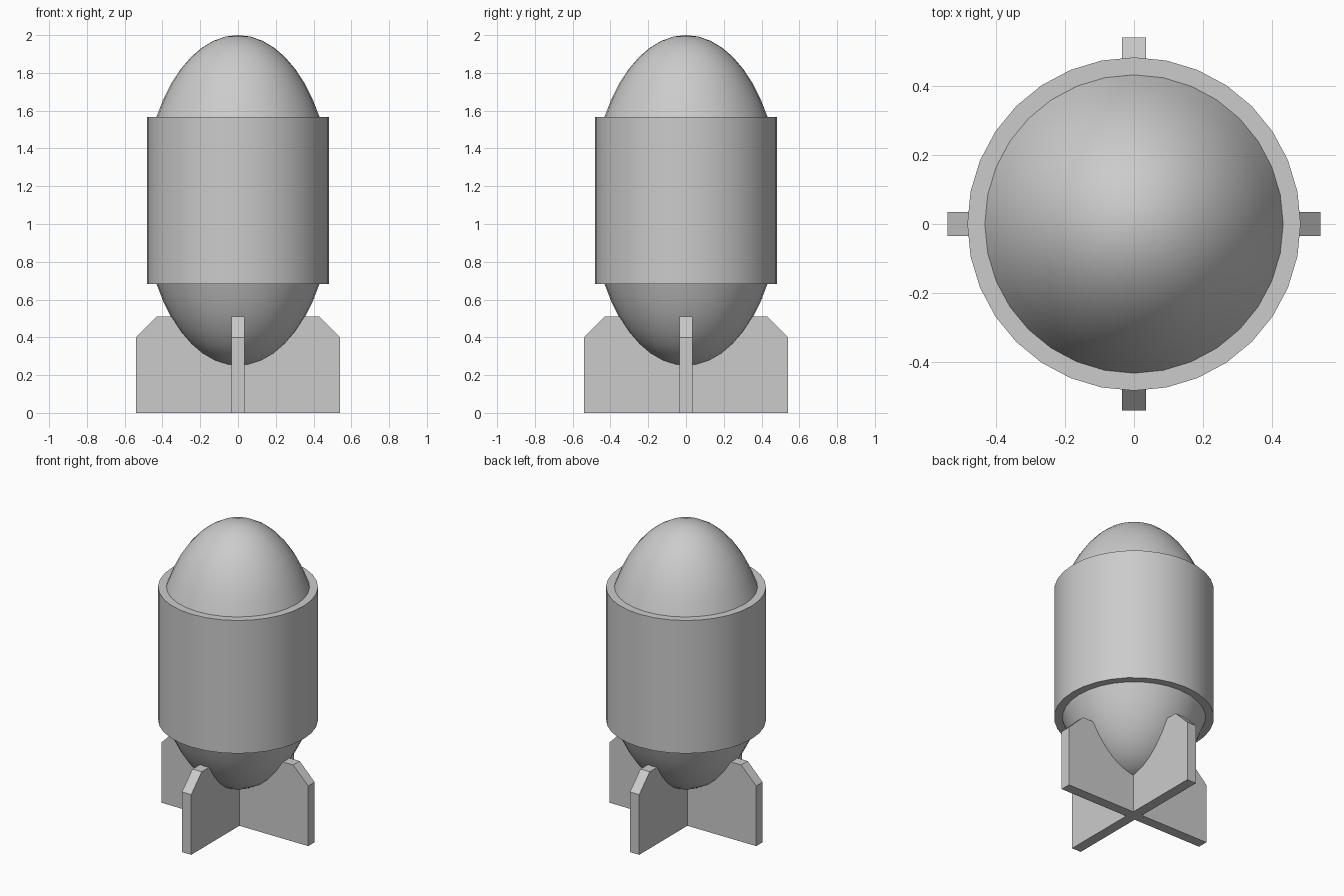
import bpy, bmesh, math
from mathutils import Matrix

if "Cube" in bpy.data.objects:
    bpy.data.objects.remove(bpy.data.objects["Cube"])

SEGMENTS = 32
MID_Z, RADIUS, HALF_HEIGHT = 1.125, 0.5, 0.875   # ellipsoid hull
SLEEVE_RADIUS, SLEEVE_LOW, SLEEVE_HIGH = 0.482, 0.683, 1.567
FIN_HALF = 0.034


def add_object(name, bm):
    bmesh.ops.recalc_face_normals(bm, faces=bm.faces)
    mesh = bpy.data.meshes.new(name)
    bm.to_mesh(mesh)
    bm.free()
    obj = bpy.data.objects.new(name, mesh)
    bpy.context.collection.objects.link(obj)
    return obj


def lathe(name, profile):
    """Spin a list of (radius, z) points around z and smooth it."""
    bm = bmesh.new()
    verts = [bm.verts.new((r, 0, z)) for r, z in profile]
    edges = [bm.edges.new(pair) for pair in zip(verts, verts[1:])]
    bmesh.ops.spin(bm, geom=verts + edges, axis=(0, 0, 1), cent=(0, 0, 0),
                   angle=2 * math.pi, steps=SEGMENTS)
    bmesh.ops.remove_doubles(bm, verts=bm.verts, dist=1e-4)
    obj = add_object(name, bm)
    bpy.ops.object.select_all(action='DESELECT')
    obj.select_set(True)
    bpy.context.view_layer.objects.active = obj
    bpy.ops.object.shade_smooth_by_angle(angle=math.radians(35))
    return obj


def plate(name, outline, turn=0):
    """Extrude an x-z outline to fin thickness, then turn it about z."""
    bm = bmesh.new()
    face = bm.faces.new([bm.verts.new((x, -FIN_HALF, z)) for x, z in outline])
    new = bmesh.ops.extrude_face_region(bm, geom=[face])["geom"]
    bmesh.ops.translate(bm, vec=(0, 2 * FIN_HALF, 0),
                        verts=[v for v in new if isinstance(v, bmesh.types.BMVert)])
    bmesh.ops.rotate(bm, verts=bm.verts, cent=(0, 0, 0),
                     matrix=Matrix.Rotation(turn, 3, 'Z'))
    return add_object(name, bm)


# Nose and tail: the ends of one ellipsoid, split by the sleeve
start = math.asin((SLEEVE_HIGH - MID_Z) / HALF_HEIGHT)
steps = 8
for name, side in (("nose", 1), ("tail", -1)):
    angles = [start + (math.pi / 2 - start) * i / steps for i in range(steps + 1)]
    lathe(name, [(RADIUS * math.cos(a), MID_Z + side * HALF_HEIGHT * math.sin(a))
                 for a in angles])

# Sleeve: straight wall with flat rims that meet the nose and tail
inner = RADIUS * math.cos(start)
lathe("sleeve", [(inner, SLEEVE_LOW), (SLEEVE_RADIUS, SLEEVE_LOW),
                 (SLEEVE_RADIUS, SLEEVE_HIGH), (inner, SLEEVE_HIGH)])

# Fins: one full-width plate crossed by two half plates
outer_edge = [(0.54, 0), (0.54, 0.40), (0.43, 0.51)]
plate("cross_fin", outer_edge + [(-x, z) for x, z in reversed(outer_edge)])
half = [(FIN_HALF, 0)] + outer_edge + [(FIN_HALF, 0.51)]
plate("back_fin", half, math.pi / 2)
plate("front_fin", half, -math.pi / 2)
